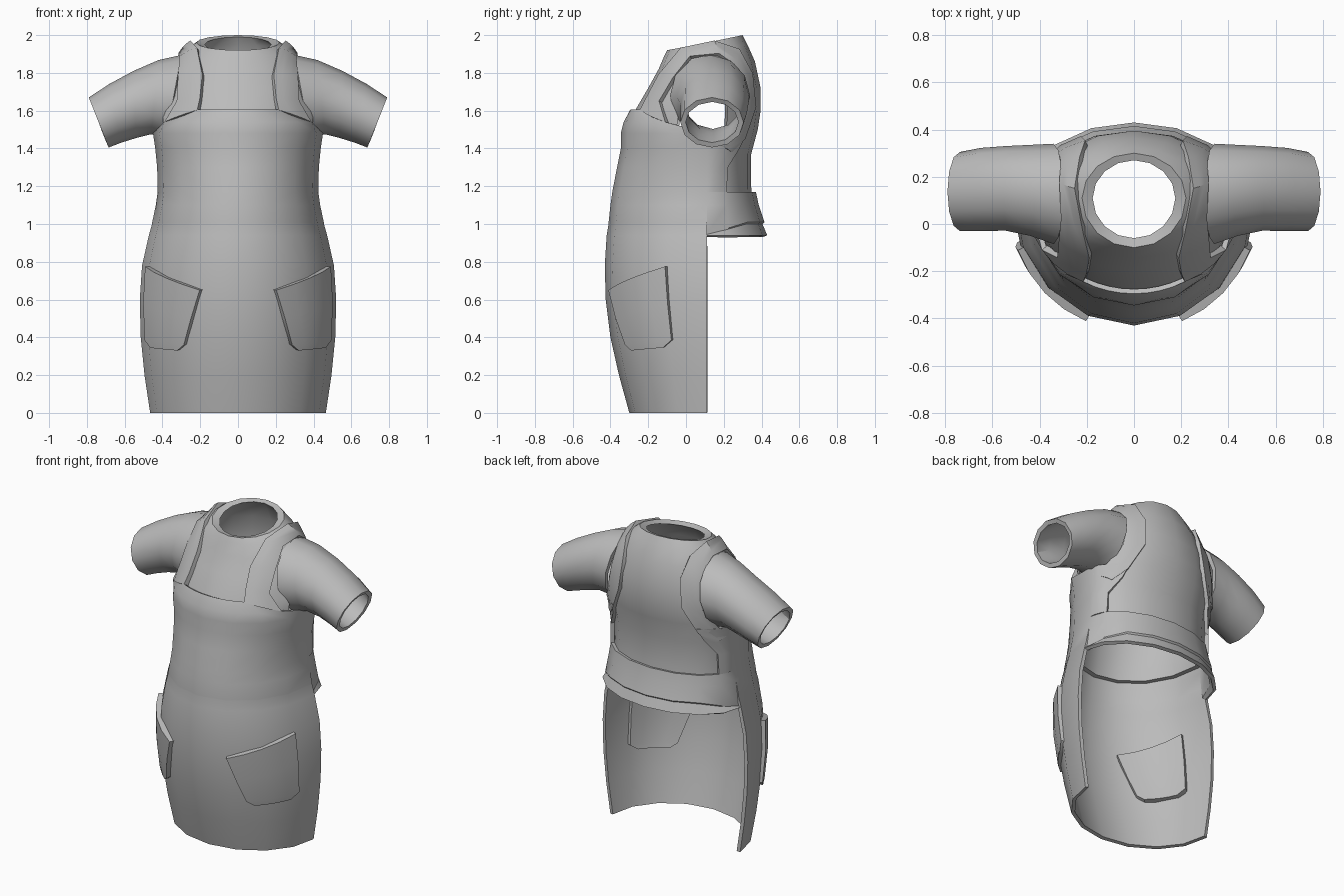
import bpy, bmesh, math
from mathutils import Vector
from mathutils.bvhtree import BVHTree

if "Cube" in bpy.data.objects:
    bpy.data.objects.remove(bpy.data.objects["Cube"])

YC = 0.11
grey = bpy.data.materials.new("cloth grey")
grey.diffuse_color = (0.5, 0.5, 0.5, 1)
grey.use_nodes = True
grey.node_tree.nodes["Principled BSDF"].inputs["Base Color"].default_value = grey.diffuse_color

# rings: z, half width, front y, back y, tilt
APRON = [(0, .465, -.30, .30, 0), (.2, .495, -.355, .35, 0), (.4, .515, -.40, .4, 0),
         (.6, .52, -.425, .42, 0), (.78, .508, -.43, .43, 0), (.94, .472, -.42, .43, 0),
         (1.0, .455, -.41, .405, 0), (1.006, .455, -.41, .415, 0), (1.1, .435, -.40, .385, 0),
         (1.17, .425, -.39, .37, 0), (1.3, .428, -.365, .365, 0), (1.4, .438, -.345, .37, 0),
         (1.48, .45, -.345, .395, 0), (1.54, .45, -.33, .405, 0), (1.605, .445, -.295, .41, 0)]
SHIRT = [(1.13, .405, -.37, .35, 0), (1.2, .40, -.355, .345, 0), (1.37, .415, -.32, .345, 0),
         (1.5, .43, -.31, .38, 0), (1.6, .43, -.27, .395, 0), (1.72, .40, -.20, .395, 0),
         (1.84, .345, -.145, .365, .02), (1.92, .285, -.115, .325, .03), (1.96, .22, -.10, .30, .04)]


def ring_point(ring, deg):
    z, w, f, b, tilt = ring
    s, c = math.sin(math.radians(deg)), math.cos(math.radians(deg))
    y = YC - (YC - f) * c if c > 0 else YC - (b - YC) * c
    return Vector((w * s, y, z - tilt * c))


def apron_point(deg, z, out=0.0):
    for a, b in zip(APRON, APRON[1:]):
        if z <= b[0]:
            k = (z - a[0]) / (b[0] - a[0])
            ring = [p + (q - p) * k for p, q in zip(a, b)]
            break
    ring[1] += out
    ring[2] -= out
    return ring_point(ring, deg)


def add_grid(bm, rows, close_u=False, close_v=False):
    vs = [[bm.verts.new(p) for p in r] for r in rows]
    n, m = len(vs), len(vs[0])
    for i in range(n if close_v else n - 1):
        for j in range(m if close_u else m - 1):
            i2, j2 = (i + 1) % n, (j + 1) % m
            bm.faces.new((vs[i][j], vs[i][j2], vs[i2][j2], vs[i2][j]))


def finish(name, bm, ref=None, thick=0, mirror=True):
    bmesh.ops.remove_doubles(bm, verts=bm.verts, dist=0.0005)
    bmesh.ops.recalc_face_normals(bm, faces=bm.faces)
    bm.normal_update()
    # turn an open sheet so it faces away from its core
    if ref and sum(f.normal.dot(f.calc_center_median() - Vector(ref)) for f in bm.faces) < 0:
        bmesh.ops.reverse_faces(bm, faces=bm.faces)
    me = bpy.data.meshes.new(name)
    bm.to_mesh(me)
    bm.free()
    me.materials.append(grey)
    ob = bpy.data.objects.new(name, me)
    bpy.context.collection.objects.link(ob)
    if mirror:
        ob.modifiers.new("mirror", 'MIRROR').merge_threshold = 0.001
    if thick:
        sol = ob.modifiers.new("thickness", 'SOLIDIFY')
        sol.thickness, sol.offset = thick, -1
    bpy.ops.object.select_all(action='DESELECT')
    ob.select_set(True)
    bpy.context.view_layer.objects.active = ob
    bpy.ops.object.convert(target='MESH')
    bpy.ops.object.shade_smooth_by_angle(angle=math.radians(35))
    return ob


# shirt body: outer wall, neck rim and inner lining, with arm openings
bm = bmesh.new()
lining = [(z, w - .03, f + .03, b - .03, t) for z, w, f, b, t in SHIRT[:-1]]
profile = SHIRT + [(1.95, .175, -.06, .27, .04)] + lining[::-1]
add_grid(bm, [[ring_point(r, j * 22.5) for j in range(16)] for r in profile], True, True)
outer = bmesh.new()
add_grid(outer, [[ring_point(r, j * 22.5) for j in range(16)] for r in SHIRT], True)
outer.normal_update()
skin = BVHTree.FromBMesh(outer)
outer.free()
holes = [f for f in bm.faces if abs(f.calc_center_median().x) > .36
         and 1.5 < f.calc_center_median().z < 1.72]
bmesh.ops.delete(bm, geom=holes, context='FACES')
finish("shirt_body", bm, mirror=False)

# sleeves: top x z, bottom x z, front y, back y
SLEEVE = [(.30, 1.895, .38, 1.46, -.085, .34), (.42, 1.868, .46, 1.475, -.05, .335),
          (.55, 1.812, .54, 1.455, -.028, .33), (.68, 1.742, .62, 1.43, -.03, .322),
          (.79, 1.67, .685, 1.405, -.03, .305)]
bm = bmesh.new()
rows = []
for tx, tz, bx, bz, yf, yb in SLEEVE:
    top, bot = Vector((tx, 0, tz)), Vector((bx, 0, bz))
    rows.append([(top + bot) / 2 + (top - bot) / 2 * math.cos(a)
                 + Vector((0, (yf + yb) / 2 + (yb - yf) / 2 * math.sin(a), 0))
                 for a in (j * math.tau / 12 for j in range(12))])
add_grid(bm, rows, True)
finish("sleeves", bm, (.55, .14, 1.65), .028)


# apron: front with bib, belt with a rising hem round the back, and side panels
def belt_ring(i, deg):
    r = list(APRON[i])
    if i in (6, 7):
        r[0] = .945 + (r[0] - .945) * min(1, (deg - 90) / 45) + (i - 6) * .004
    return ring_point(r, deg)


bm = bmesh.new()
bib_end = {1.54: 60, 1.605: 29}
add_grid(bm, [[ring_point(r, bib_end.get(r[0], 90) * j / 4) for j in range(5)] for r in APRON])
add_grid(bm, [[belt_ring(i, 90 + j * 22.5) for j in range(5)] for i in range(5, 10)])
side_end = (114, 116, 132, 138)
add_grid(bm, [[ring_point(r, 90 + (e - 90) * j / 3) for j in range(4)]
              for r, e in zip(APRON[9:13], side_end)])
finish("apron", bm, (0, YC, .8), .022)

# shoulder straps: inner edge and outer edge, laid over the shirt from the bib corner
STRAP = [((.215, -.24, 1.68), (.32, -.14, 1.65)),
         ((.195, -.16, 1.80), (.33, -.08, 1.78)), ((.21, -.02, 1.92), (.31, .02, 1.89)),
         ((.25, .15, 1.97), (.34, .18, 1.92)), ((.22, .28, 1.92), (.34, .28, 1.86)),
         ((.21, .36, 1.80), (.36, .34, 1.74)), ((.23, .385, 1.62), (.37, .34, 1.60)),
         ((.31, .32, 1.45), (.41, .24, 1.48)), ((.37, .24, 1.38), (.43, .14, 1.44))]
bm = bmesh.new()
rows = [[apron_point(29 + 31 * k / 3, 1.604 - .064 * k / 3) for k in range(4)]]
for a, b in STRAP:
    row = []
    for k in range(4):
        p, n, _, _ = skin.find_nearest(Vector(a).lerp(Vector(b), k / 3))
        if n.dot(p - Vector((0, YC, 1.5))) < 0:
            n = -n
        row.append(p + n * .024)
    rows.append(row)
add_grid(bm, rows)
finish("shoulder_straps", bm, (0, YC, 1.6), .03)

# pockets: left angle and height, right angle and height, stand-off
POCKET = [(38, .33, 63, .345, .014), (33, .36, 69, .385, .016),
          (27.5, .5, 68, .58, .022), (22, .65, 67, .775, .026)]
bm = bmesh.new()
add_grid(bm, [[apron_point(a + (c - a) * k / 4, b + (d - b) * k / 4, o) for k in range(5)]
              for a, b, c, d, o in POCKET])
finish("pockets", bm, (0, YC, .55), .07)
